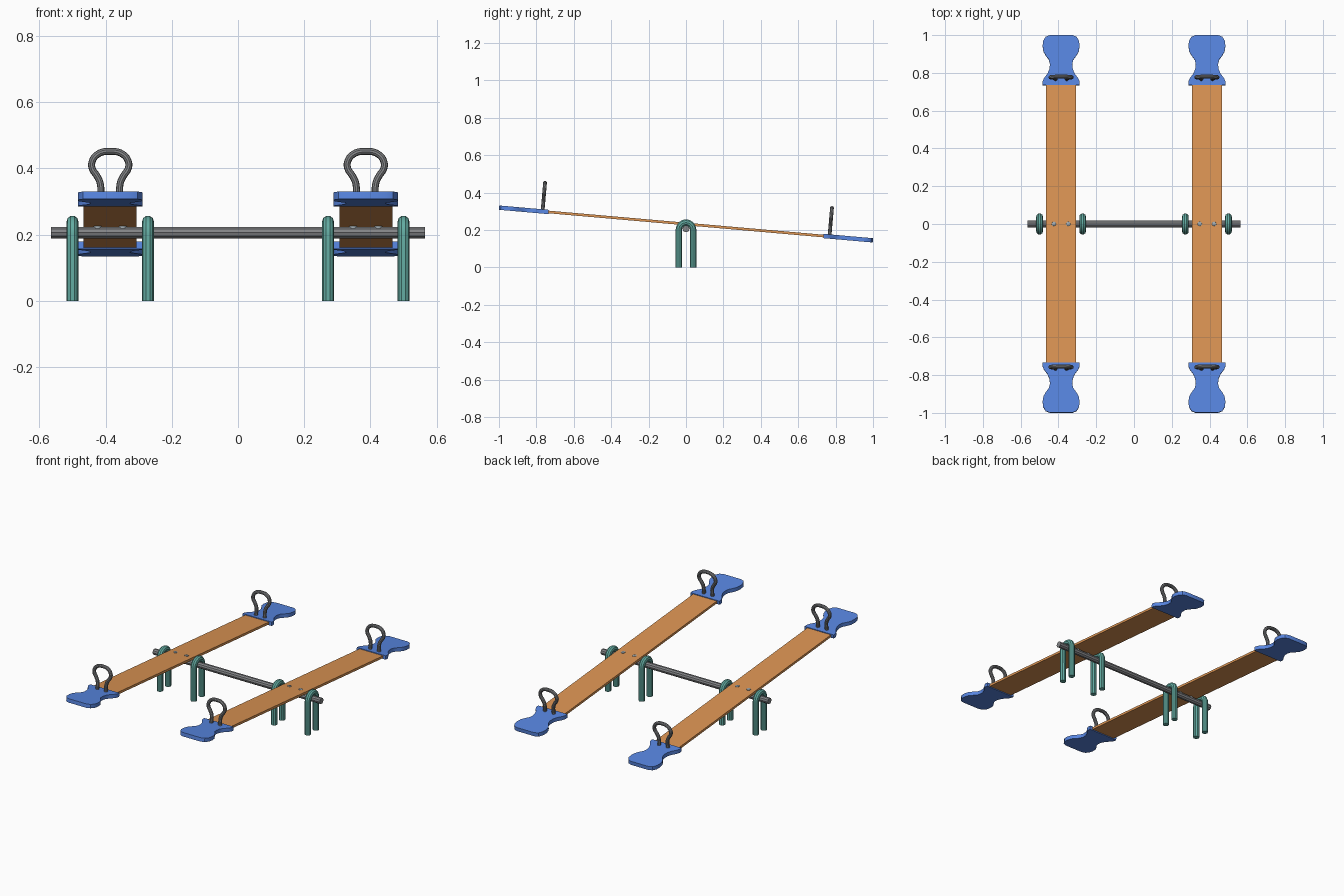
import bpy, bmesh, math
from mathutils import Matrix

if "Cube" in bpy.data.objects:
    bpy.data.objects.remove(bpy.data.objects["Cube"], do_unlink=True)

TILT = math.radians(-5)
PIVOT_Z = 0.232
AXLE_Z = 0.206


def material(name, rgb):
    m = bpy.data.materials.new(name)
    m.use_nodes = True
    m.diffuse_color = (*rgb, 1)
    bsdf = next(n for n in m.node_tree.nodes if n.type == 'BSDF_PRINCIPLED')
    bsdf.inputs["Base Color"].default_value = (*rgb, 1)
    return m


WOOD = material("orange wood", (0.72, 0.30, 0.088))
BLUE = material("blue plastic", (0.098, 0.24, 0.76))
GREEN = material("teal paint", (0.125, 0.41, 0.36))
STEEL = material("grey steel", (0.23, 0.235, 0.245))
BOLT = material("pale bolt metal", (0.35, 0.40, 0.43))


def finish(ob, mat):
    ob.data.materials.clear()
    ob.data.materials.append(mat)
    bpy.ops.object.select_all(action='DESELECT')
    ob.select_set(True)
    bpy.context.view_layer.objects.active = ob
    bpy.ops.object.shade_smooth_by_angle(angle=math.radians(32))


def mesh_object(name, bm, mat, matrix):
    bmesh.ops.recalc_face_normals(bm, faces=bm.faces)
    me = bpy.data.meshes.new(name)
    bm.to_mesh(me)
    bm.free()
    me.transform(matrix)
    ob = bpy.data.objects.new(name, me)
    bpy.context.collection.objects.link(ob)
    finish(ob, mat)


def tube(name, points, radius, mat, matrix=Matrix(), smooth=False):
    """Sweep a ten-sided section along a path and turn it into a mesh."""
    cu = bpy.data.curves.new(name, 'CURVE')
    cu.dimensions = '3D'
    cu.bevel_depth = radius
    cu.bevel_resolution = 3
    cu.use_fill_caps = True
    cu.resolution_u = 5
    if smooth:
        sp = cu.splines.new('BEZIER')
        sp.bezier_points.add(len(points) - 1)
        for bp, co in zip(sp.bezier_points, points):
            bp.co = co
            bp.handle_left_type = bp.handle_right_type = 'AUTO'
    else:
        sp = cu.splines.new('POLY')
        sp.points.add(len(points) - 1)
        for p, co in zip(sp.points, points):
            p.co = (*co, 1)
    ob = bpy.data.objects.new(name, cu)
    bpy.context.collection.objects.link(ob)
    bpy.ops.object.select_all(action='DESELECT')
    ob.select_set(True)
    bpy.context.view_layer.objects.active = ob
    bpy.ops.object.convert(target='MESH')
    ob = bpy.context.view_layer.objects.active
    ob.data.transform(matrix)
    finish(ob, mat)


# Half outline of a seat: wide collar, waist, rounded end
SEAT = [(.098, .738), (.098, .757), (.09, .775), (.073, .797), (.062, .822),
        (.059, .848), (.064, .872), (.08, .893), (.093, .915), (.098, .945),
        (.095, .972), (.082, .994), (.06, 1.003)]
# Half outline of a handle loop
LOOP = [(.03, 0), (.03, .055), (.04, .078), (.054, .1), (.0555, .119),
        (.038, .144), (0, .153)]


def seat(name, end, matrix):
    outline = SEAT + [(-x, y) for x, y in reversed(SEAT)]
    bm = bmesh.new()
    face = bm.faces.new([bm.verts.new((x, y * end, -.0115)) for x, y in outline])
    up = bmesh.ops.extrude_face_region(bm, geom=[face])
    bmesh.ops.translate(bm, vec=(0, 0, .023),
                        verts=[v for v in up["geom"] if isinstance(v, bmesh.types.BMVert)])
    mesh_object(name, bm, BLUE, matrix)


def handle(name, end, matrix):
    path = LOOP + [(-x, z) for x, z in reversed(LOOP[:-1])]
    tube(name, [(x, .77 * end, z) for x, z in path], .0105, STEEL, matrix, smooth=True)


def post(name, x):
    r = .0385
    arch = [(x, r * math.cos(a), .201 + r * math.sin(a))
            for a in (math.pi * i / 12 for i in range(13))]
    tube(name, [(x, r, 0)] + arch + [(x, -r, 0)], .0178, GREEN)


# Axle shared by both boards
tube("axle", [(-.565, 0, AXLE_Z), (.565, 0, AXLE_Z)], .0185, STEEL)

for side, sx in (("left", 1), ("right", -1)):
    place = Matrix.Translation((sx * .386, 0, PIVOT_Z)) @ Matrix.Rotation(TILT, 4, 'X')

    # Tilted plank
    bm = bmesh.new()
    bmesh.ops.create_cube(bm, size=1, matrix=Matrix.Diagonal((.16, 1.5, .014, 1)))
    mesh_object(side + "_board", bm, WOOD, place)

    # Seats and handles at both ends
    for where, end in (("front", -1), ("back", 1)):
        seat(f"{side}_{where}_seat", end, place)
        handle(f"{side}_{where}_handle", end, place)

    # Bolts holding the plank to the axle
    for where, bx in (("outer", sx * .038), ("inner", -sx * .038)):
        bm = bmesh.new()
        bmesh.ops.create_cone(bm, cap_ends=True, segments=12, radius1=.012, radius2=.012,
                              depth=.032, matrix=Matrix.Translation((bx, 0, -.007)))
        bmesh.ops.create_uvsphere(bm, u_segments=12, v_segments=6, radius=1,
                                  matrix=Matrix.Translation((bx, 0, .008))
                                  @ Matrix.Diagonal((.012, .012, .004, 1)))
        mesh_object(f"{side}_{where}_bolt", bm, BOLT, place)

    # Arched posts on either side of the plank
    post(side + "_outer_post", sx * .5)
    post(side + "_inner_post", sx * .272)
